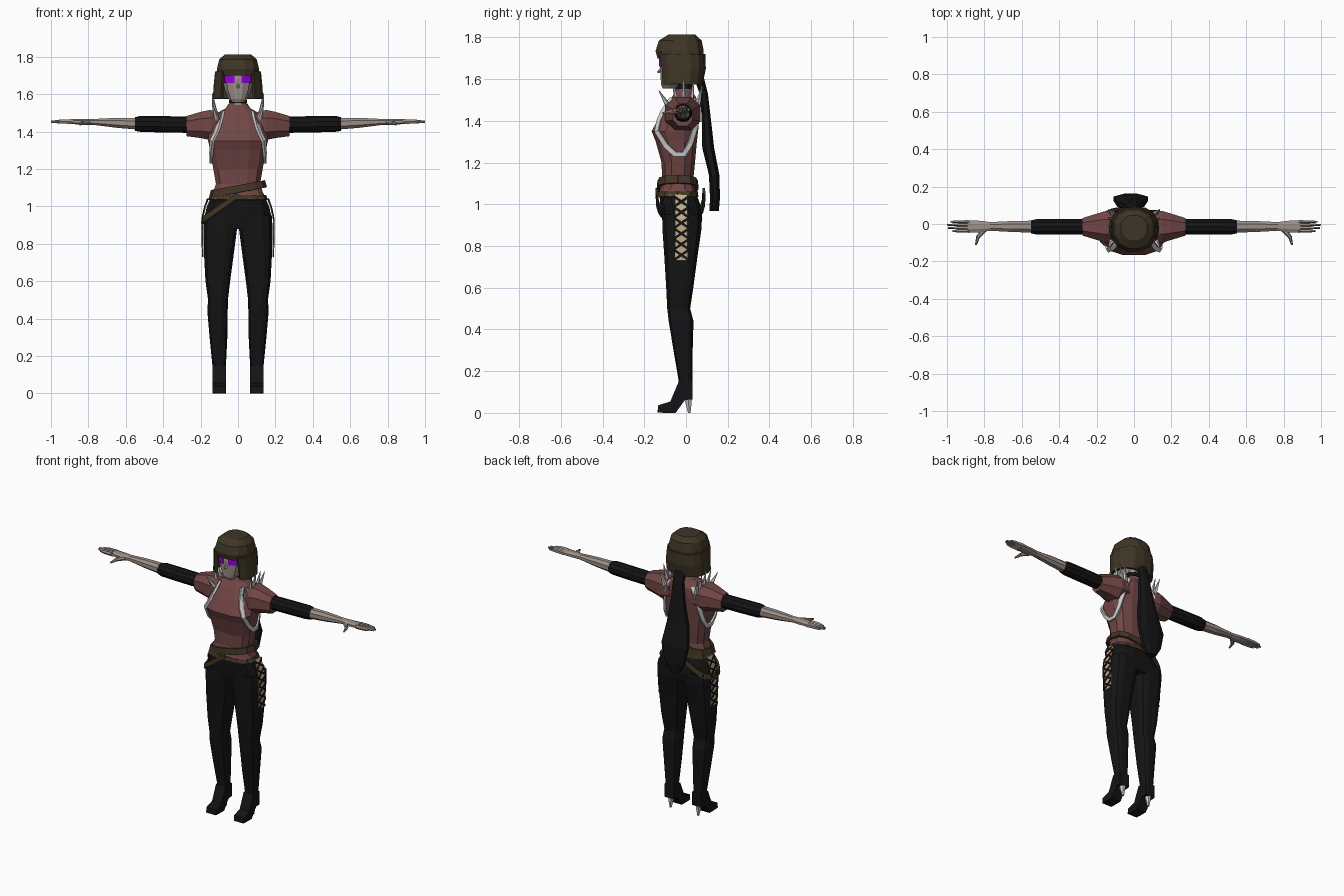
import bpy, bmesh, math
from mathutils import Vector

if "Cube" in bpy.data.objects:
    bpy.data.objects.remove(bpy.data.objects["Cube"])


def material(name, rgb):
    m = bpy.data.materials.new(name)
    m.diffuse_color = (*rgb, 1)
    m.use_nodes = True
    m.node_tree.nodes["Principled BSDF"].inputs["Base Color"].default_value = m.diffuse_color
    return m


SKIN = material("grey_skin", (0.33, 0.27, 0.24))
HAIR = material("dark_brown_hair", (0.048, 0.036, 0.019))
SHIRT = material("dusty_red_cloth", (0.165, 0.062, 0.060))
BLACK = material("black_cloth", (0.007, 0.007, 0.008))
LEATHER = material("brown_leather", (0.055, 0.036, 0.018))
SILVER = material("silver", (0.60, 0.60, 0.60))
TAN = material("tan_lacing", (0.55, 0.42, 0.24))
PURPLE = material("purple_eye", (0.32, 0.0, 0.75))


def make(name, verts, faces, mat, mirror=False, thick=0):
    me = bpy.data.meshes.new(name)
    me.from_pydata(verts, [], faces)
    bm = bmesh.new()
    bm.from_mesh(me)
    bmesh.ops.recalc_face_normals(bm, faces=bm.faces)
    bm.to_mesh(me)
    bm.free()
    me.materials.append(mat)
    ob = bpy.data.objects.new(name, me)
    bpy.context.collection.objects.link(ob)
    if thick:
        s = ob.modifiers.new("thickness", 'SOLIDIFY')
        s.thickness, s.offset = thick, 0
    if mirror:
        ob.modifiers.new("mirror", 'MIRROR').use_mirror_merge = False
    return ob


def power(v, p):
    return math.copysign(abs(v) ** p, v)


def loft(name, rings, mat, n=12, p=0.7, axis='z', mirror=False, arc=None, tilt=0, thick=0):
    """Skin rounded sections (t, u0, u1, v0, v1) along an axis; an arc leaves it open."""
    k = 1 / math.cos(math.pi / n) ** p
    if arc:
        angles = [math.radians(arc[0] + (arc[1] - arc[0]) * i / n) for i in range(n + 1)]
        k = 1
    else:
        angles = [2 * math.pi * (i + 0.5) / n for i in range(n)]
    c, verts, faces = len(angles), [], []
    for t, u0, u1, v0, v1 in rings:
        for a in angles:
            u = (u0 + u1) / 2 + (u1 - u0) / 2 * k * power(math.cos(a), p)
            v = (v0 + v1) / 2 + (v1 - v0) / 2 * k * power(math.sin(a), p)
            verts.append((u, v, t + tilt * u) if axis == 'z' else (t, u, v))
    for r in range(len(rings) - 1):
        for i in range(c - 1 if arc else c):
            j = (i + 1) % c
            faces.append((r * c + i, r * c + j, (r + 1) * c + j, (r + 1) * c + i))
    if not arc:
        faces += [tuple(range(c)), tuple(range(len(verts) - c, len(verts)))]
    return make(name, verts, faces, mat, mirror, thick)


def strip(name, left, right, mat, thick=0.005):
    n = len(left)
    faces = [(i, i + 1, n + i + 1, n + i) for i in range(n - 1)]
    return make(name, left + right, faces, mat, True, thick)


def spike(name, a, b, r0, r1, mat, n=6):
    a, b = Vector(a), Vector(b)
    q = (b - a).to_track_quat('Z', 'Y')
    verts = []
    for c, r in ((a, r0), (b, r1)):
        for i in range(n):
            t = 2 * math.pi * i / n
            verts.append(c + q @ Vector((r * math.cos(t), r * math.sin(t), 0)))
    faces = [(i, (i + 1) % n, n + (i + 1) % n, n + i) for i in range(n)]
    faces += [tuple(range(n)), tuple(range(n, 2 * n))]
    return make(name, verts, faces, mat, True)


def sym(rows):
    return [(z, -w, w, f, b) for z, w, f, b in rows]


# Torso, short sleeves and collar
TORSO = [(1.04, .152, -.137, .052), (1.07, .135, -.125, .045), (1.12, .118, -.115, .035),
         (1.20, .132, -.117, .043), (1.30, .148, -.145, .052), (1.35, .16, -.165, .058),
         (1.43, .155, -.122, .065), (1.49, .125, -.085, .062), (1.525, .065, -.06, .04),
         (1.55, .05, -.05, .03)]
loft("torso", sym(TORSO), SHIRT)
loft("sleeve", [(.08, -.09, .06, 1.37, 1.5), (.15, -.10, .07, 1.355, 1.515),
                (.2, -.085, .055, 1.365, 1.505), (.275, -.062, .032, 1.375, 1.483)],
     SHIRT, n=8, p=.85, axis='x', mirror=True)

# Arms and hands
loft("arm_wrap", [(.26, -.055, .027, 1.395, 1.478), (.4, -.056, .028, 1.397, 1.48),
                  (.52, -.056, .026, 1.4, 1.482), (.55, -.05, .02, 1.405, 1.475)],
     BLACK, n=10, p=1, axis='x', mirror=True)
loft("forearm", [(.53, -.046, .018, 1.41, 1.473), (.65, -.043, .016, 1.42, 1.473),
                 (.77, -.036, .01, 1.435, 1.467), (.82, -.045, .017, 1.436, 1.467),
                 (.89, -.046, .02, 1.44, 1.466)], SKIN, n=8, p=.9, axis='x', mirror=True)
for i, tip in enumerate((.97, .995, 1.0, .98)):
    y = -.037 + .0165 * i
    loft("finger", [(.88, y - .008, y + .008, 1.442, 1.464), (.94, y - .007, y + .007, 1.444, 1.463),
                    (tip, y - .004, y + .004, 1.447, 1.457)], SKIN, n=5, p=1, axis='x', mirror=True)
spike("thumb_base", (.79, -.02, 1.45), (.833, -.068, 1.445), .015, .011, SKIN)
spike("thumb_tip", (.833, -.066, 1.445), (.845, -.112, 1.437), .011, .005, SKIN)

# Neck, choker, head, nose and eyes
loft("neck", sym([(1.5, .045, -.05, .035), (1.64, .04, -.06, .03)]), SKIN, n=8, p=1)
loft("choker", sym([(1.553, .048, -.058, .038), (1.58, .046, -.06, .036)]), BLACK, n=8, p=1)
loft("head", sym([(1.555, .03, -.112, -.04), (1.575, .05, -.12, .0), (1.62, .07, -.122, .04),
                  (1.68, .08, -.125, .06), (1.76, .08, -.11, .06)]), SKIN, p=.8)
spike("nose", (0, -.115, 1.645), (0, -.137, 1.632), .014, .003, SKIN, 4)
EYE = [(.018, -.127), (.03, -.127), (.063, -.107), (.073, -.089)]
strip("eye", [(x, y, 1.66) for x, y in EYE], [(x, y - .001, 1.70) for x, y in EYE], PURPLE)

# Bobbed hair with bangs and open front, then the long tail
loft("hair_cap", sym([(1.7, .115, -.137, .084), (1.735, .113, -.146, .085),
                      (1.785, .10, -.13, .075), (1.813, .07, -.085, .045)]), HAIR, p=.85)
loft("hair_sides", sym([(1.72, .113, -.14, .083), (1.65, .12, -.128, .085),
                        (1.575, .125, -.122, .07)]), HAIR, p=.8, arc=(-52, 232), thick=.02)
loft("hair_tail", [(1.63, -.045, .035, .03, .08), (1.53, -.04, .03, .065, .105),
                   (1.42, -.055, .035, .075, .118), (1.27, -.09, .055, .078, .135),
                   (1.14, -.11, .075, .11, .16), (1.03, -.085, .05, .115, .163),
                   (.968, -.05, .015, .112, .157)], BLACK, n=8, p=.85)

# Hips and legs
loft("hips", sym([(1.055, .142, -.128, .047), (1.0, .166, -.124, .068),
                  (.93, .183, -.115, .078), (.88, .18, -.105, .07)]), BLACK)
loft("leg", [(.95, .005, .182, -.112, .075), (.88, .005, .184, -.113, .074),
             (.75, .022, .182, -.104, .055), (.6, .042, .174, -.095, .035),
             (.5, .054, .16, -.09, .02), (.44, .055, .164, -.083, .036),
             (.3, .057, .152, -.06, .032), (.14, .065, .136, -.033, .03)],
     BLACK, p=.65, mirror=True)

# Heeled shoes
SHOE = [(-.137, .002), (-.133, .036), (-.075, .055), (-.035, .15), (.03, .15), (.03, .065),
        (-.005, .062), (-.05, 0), (-.1, 0)]
m = len(SHOE)
shoe = [(x, y, z) for x in (.065, .135) for y, z in SHOE]
make("shoe", shoe, [tuple(range(m)), tuple(range(m, 2 * m))] +
     [(i, (i + 1) % m, m + (i + 1) % m, m + i) for i in range(m)], BLACK, True)
spike("heel", (.1, .016, 0), (.1, .01, .072), .007, .022, SILVER)

# Side lacing: tan panels crossed by black cords
SIDE = [(.73, .186), (.85, .189), (.93, .189), (1.0, .173), (1.045, .156)]


def side_x(z):
    for (z0, x0), (z1, x1) in zip(SIDE, SIDE[1:]):
        if z <= z1:
            return x0 + (x1 - x0) * (z - z0) / (z1 - z0)
    return SIDE[-1][1]


strip("lacing_panel", [(x, -.052, z) for z, x in SIDE], [(x, .008, z) for z, x in SIDE], TAN)
for i in range(6):
    z0, z1 = .735 + i * .051, .78 + i * .051
    for ya, yb in ((-.055, .011), (.011, -.055)):
        ends = [(side_x(z) + .004, y, z) for y, z in ((ya, z0), (yb, z1))]
        strip("lacing_cord", [(x, y, z - .007) for x, y, z in ends],
              [(x, y, z + .007) for x, y, z in ends], BLACK)

# Belts: hem band, tilted waist belt, loose belt slung over one hip
loft("hem_band", sym([(1.035, .156, -.139, .056), (1.06, .146, -.134, .052)]), LEATHER,
     arc=(0, 360), thick=.008)
loft("waist_belt", sym([(1.073, .148, -.134, .054), (1.112, .138, -.13, .05)]), LEATHER,
     arc=(0, 360), tilt=.19, thick=.014)
loft("hip_belt", sym([(1.045, .192, -.14, .088), (1.078, .187, -.14, .085)]), LEATHER,
     arc=(90, 270), tilt=.72, thick=.012)


# Silver harness around each armhole, following the torso surface
def on_torso(z, deg):
    a = math.radians(deg)
    for r0, r1 in zip(TORSO, TORSO[1:]):
        if r0[0] <= z <= r1[0]:
            t = (z - r0[0]) / (r1[0] - r0[0])
            w, f, b = [r0[i] + (r1[i] - r0[i]) * t for i in (1, 2, 3)]
            return Vector((w * power(math.cos(a), .7),
                           (f + b) / 2 + (b - f) / 2 * power(math.sin(a), .7), z))


PATH = [(1.505, -50), (1.44, -60), (1.40, -54), (1.35, -40), (1.28, -22), (1.24, -3),
        (1.24, 12), (1.29, 32), (1.37, 48), (1.45, 52), (1.505, 50)]
pts = [on_torso(*q) for q in PATH]
left, right = [], []
for i, q in enumerate(pts):
    along = (pts[min(i + 1, len(pts) - 1)] - pts[max(i - 1, 0)]).normalized()
    out = Vector((q.x, q.y + .04, 0)).normalized()
    side = along.cross(out).normalized() * .012
    left.append(q + out * .007 - side)
    right.append(q + out * .007 + side)
strip("harness", left, right, SILVER, .014)

# Shoulder spikes
for y, tip_y, tip_z in ((-.085, -.13, 1.545), (-.045, -.06, 1.585), (-.01, -.012, 1.605),
                        (.025, .035, 1.59), (.055, .078, 1.57)):
    spike("shoulder_spike", (.115, y, 1.47), (.138, tip_y, tip_z), .015, .002, SILVER, 5)
